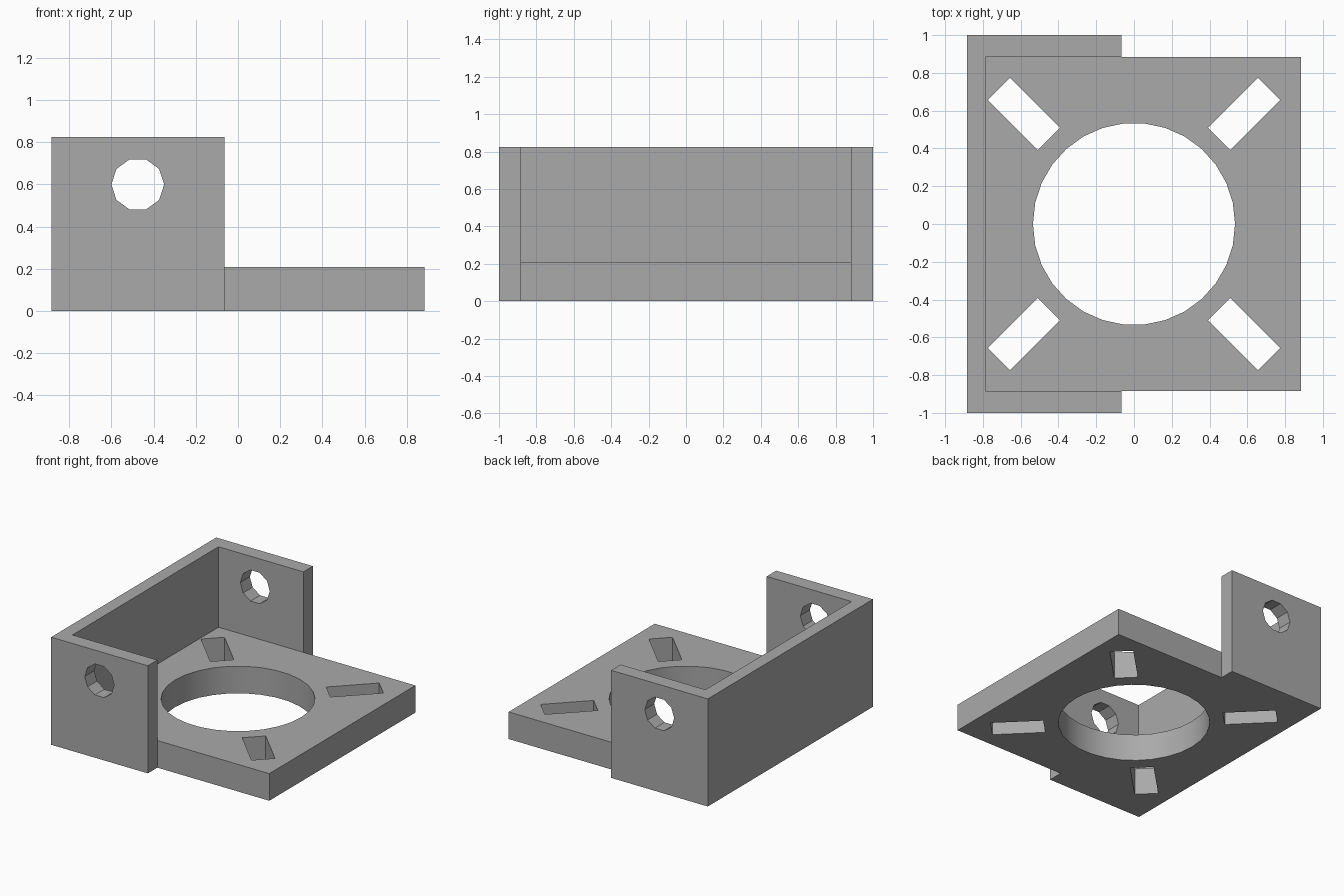
import bpy, math

cube = bpy.data.objects.get("Cube")
if cube:
    bpy.data.objects.remove(cube, do_unlink=True)

grey = bpy.data.materials.new("plain grey")
grey.use_nodes = True
colour = (0.4, 0.4, 0.4, 1)
grey.diffuse_color = colour
grey.node_tree.nodes["Principled BSDF"].inputs["Base Color"].default_value = colour


def prism(name, outline, z0, z1):
    """Extrude a counter-clockwise outline from z0 to z1."""
    n = len(outline)
    verts = [(x, y, z) for z in (z0, z1) for x, y in outline]
    faces = [tuple(reversed(range(n))), tuple(range(n, 2 * n))]
    faces += [(i, (i + 1) % n, (i + 1) % n + n, i + n) for i in range(n)]
    mesh = bpy.data.meshes.new(name)
    mesh.from_pydata(verts, [], faces)
    mesh.materials.append(grey)
    obj = bpy.data.objects.new(name, mesh)
    bpy.context.collection.objects.link(obj)
    return obj


def circle(r, sides):
    return [(r * math.cos(2 * math.pi * i / sides), r * math.sin(2 * math.pi * i / sides))
            for i in range(sides)]


def rect(x0, x1, y0, y1):
    return [(x0, y0), (x1, y0), (x1, y1), (x0, y1)]


def combine(target, tool, operation):
    """Apply a boolean and remove the tool."""
    bpy.context.view_layer.objects.active = target
    mod = target.modifiers.new(operation.lower(), 'BOOLEAN')
    mod.operation, mod.solver, mod.object = operation, 'EXACT', tool
    bpy.ops.object.modifier_apply(modifier=mod.name)
    bpy.data.objects.remove(tool, do_unlink=True)


HALF, BACK, END, INNER = 0.885, -0.785, -0.065, 0.885

# U-shaped wall around the base plate
bracket = prism("mounting_bracket", [
    (-HALF, -1), (END, -1), (END, -INNER), (BACK, -INNER),
    (BACK, INNER), (END, INNER), (END, 1), (-HALF, 1)], 0, 0.825)

# Base plate
combine(bracket, prism("base_plate", rect(BACK, HALF, -INNER, INNER), 0, 0.208), 'UNION')

# Large central opening
combine(bracket, prism("centre_cutter", circle(0.535, 30), -0.2, 0.5), 'DIFFERENCE')

# Four diagonal slots
for i in range(4):
    slot = prism("slot_cutter", rect(0.637, 1.011, -0.083, 0.083), -0.2, 0.5)
    slot.rotation_euler.z = math.pi / 4 + i * math.pi / 2
    combine(bracket, slot, 'DIFFERENCE')

# Pivot holes through both side walls
pivot = prism("pivot_cutter", circle(0.125, 10), -1.5, 1.5)
pivot.rotation_euler.x = math.pi / 2
pivot.location = (-0.475, 0, 0.6)
combine(bracket, pivot, 'DIFFERENCE')

# Smooth the round opening, keep all corners sharp
bpy.ops.object.select_all(action='DESELECT')
bracket.select_set(True)
bpy.context.view_layer.objects.active = bracket
bpy.ops.object.shade_smooth_by_angle(angle=math.radians(25))
